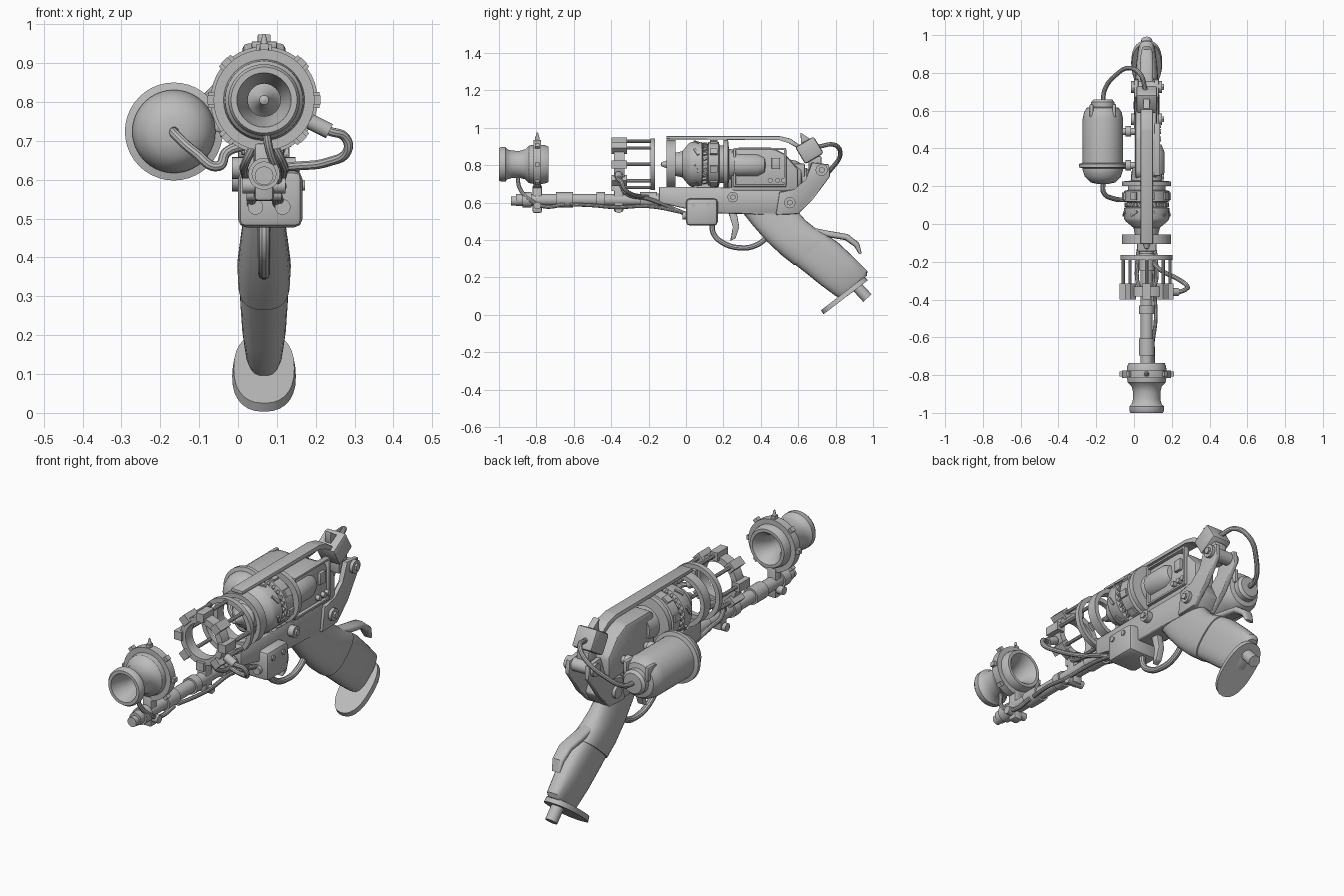
import bpy, bmesh, math
from mathutils import Matrix, Vector

cube = bpy.data.objects.get("Cube")
if cube:
    bpy.data.objects.remove(cube)

AXIS_X, AXIS_Z = 0.067, 0.805

grey = bpy.data.materials.new("plain_grey")
grey.use_nodes = True
grey.diffuse_color = (0.5, 0.5, 0.5, 1)
grey.node_tree.nodes["Principled BSDF"].inputs["Base Color"].default_value = grey.diffuse_color


def finish(name, bm):
    """Turn a bmesh into a shaded object."""
    bmesh.ops.recalc_face_normals(bm, faces=bm.faces)
    mesh = bpy.data.meshes.new(name)
    bm.to_mesh(mesh)
    bm.free()
    mesh.materials.append(grey)
    mesh.shade_smooth()
    mesh.set_sharp_from_angle(angle=math.radians(35))
    obj = bpy.data.objects.new(name, mesh)
    bpy.context.collection.objects.link(obj)
    return obj


def skin(bm, rings, closed=False, caps=True):
    """Bridge rings of points into a surface."""
    loops = [[bm.verts.new(p) for p in ring] for ring in rings]
    pairs = list(zip(loops, loops[1:]))
    if closed:
        pairs.append((loops[-1], loops[0]))
    for a, b in pairs:
        for i in range(len(a)):
            j = (i + 1) % len(a)
            bm.faces.new((a[i], a[j], b[j], b[i]))
    if caps and not closed:
        bm.faces.new(loops[0])
        bm.faces.new(loops[-1])


def lathe(name, profile, x=AXIS_X, z=AXIS_Z, closed=False, sides=40):
    """Spin (radius, y) points around an axis along y."""
    bm = bmesh.new()
    turns = [math.tau * i / sides for i in range(sides)]
    skin(bm, [[(x + max(r, 0.001) * math.cos(t), y, z + max(r, 0.001) * math.sin(t))
               for t in turns] for r, y in profile], closed)
    return finish(name, bm)


def ring(name, inner, outer, y0, y1):
    return lathe(name, [(inner, y0), (outer, y0), (outer, y1), (inner, y1)], closed=True)


def box(name, centre, size, bevel=0.01, tilt=0):
    bm = bmesh.new()
    bmesh.ops.create_cube(bm, size=1, matrix=Matrix.Translation(centre)
                          @ Matrix.Rotation(math.radians(tilt), 4, 'X') @ Matrix.Diagonal((*size, 1)))
    bmesh.ops.bevel(bm, geom=bm.edges[:], offset=bevel, segments=2, affect='EDGES', profile=0.5)
    return finish(name, bm)


def plate(name, outline, x0, x1, bevel=0.006):
    """Extrude a side outline of (y, z) points across x."""
    bm = bmesh.new()
    skin(bm, [[(x, y, z) for y, z in outline] for x in (x0, x1)])
    bmesh.ops.bevel(bm, geom=bm.edges[:], offset=bevel, segments=2, affect='EDGES',
                    profile=0.5, clamp_overlap=True)
    return finish(name, bm)


def rod(name, start, end, radius, tip=None, sides=20):
    bm = bmesh.new()
    a, b = Vector(start), Vector(end)
    turn = (b - a).to_track_quat('Z', 'Y').to_matrix().to_4x4()
    bmesh.ops.create_cone(bm, cap_ends=True, segments=sides, radius1=radius,
                          radius2=radius if tip is None else tip, depth=(b - a).length,
                          matrix=Matrix.Translation((a + b) / 2) @ turn)
    return finish(name, bm)


def radial(name, count, radius, y, size, twist=0, start=0):
    """Boxes repeated around the main axis; size is tangent, y, radial."""
    bm = bmesh.new()
    for i in range(count):
        spin = Matrix.Rotation(start + math.tau * i / count, 4, 'Y')
        bmesh.ops.create_cube(bm, size=1, matrix=Matrix.Translation((AXIS_X, y, AXIS_Z)) @ spin
                              @ Matrix.Translation((0, 0, radius))
                              @ Matrix.Rotation(twist, 4, 'Z') @ Matrix.Diagonal((*size, 1)))
    return finish(name, bm)


def hose(name, points, radius):
    curve = bpy.data.curves.new(name, 'CURVE')
    curve.dimensions = '3D'
    curve.bevel_depth, curve.bevel_resolution, curve.resolution_u = radius, 3, 8
    curve.use_fill_caps = True
    spline = curve.splines.new('BEZIER')
    spline.bezier_points.add(len(points) - 1)
    for bp, p in zip(spline.bezier_points, points):
        bp.co = p
        bp.handle_left_type = bp.handle_right_type = 'AUTO'
    temp = bpy.data.objects.new(name + "_path", curve)
    bpy.context.collection.objects.link(temp)
    bpy.context.view_layer.update()
    mesh = bpy.data.meshes.new_from_object(temp.evaluated_get(bpy.context.evaluated_depsgraph_get()))
    bpy.data.objects.remove(temp)
    bm = bmesh.new()
    bm.from_mesh(mesh)
    return finish(name, bm)


def loft(name, sections, power=0.75, sides=28):
    """Sections give front (y, z), back (y, z) and half width."""
    bm, rings = bmesh.new(), []
    for fy, fz, by, bz, width in sections:
        points = []
        for i in range(sides):
            c, s = math.cos(math.tau * i / sides), math.sin(math.tau * i / sides)
            c, s = (math.copysign(abs(v) ** power, v) for v in (c, s))
            points.append((AXIS_X + width * s, (fy + by) / 2 + c * (by - fy) / 2,
                           (fz + bz) / 2 + c * (bz - fz) / 2))
        rings.append(points)
    skin(bm, rings)
    return finish(name, bm)


# Muzzle: hourglass horn, open at both ends, in a lugged collar
lathe("muzzle_horn", [(.085, -1), (.092, -.99), (.092, -.965), (.08, -.955), (.073, -.93), (.072, -.89),
                      (.08, -.86), (.1, -.84), (.107, -.8), (.103, -.755), (.095, -.735), (.08, -.735),
                      (.055, -.77), (.042, -.82), (.042, -.9), (.06, -.96), (.07, -1)], closed=True)
ring("muzzle_collar", .1, .13, -.815, -.775)
radial("muzzle_lugs", 8, .13, -.795, (.022, .026, .03))
rod("muzzle_sight", (AXIS_X, -.795, .93), (AXIS_X, -.795, .975), .014, .004)
box("muzzle_post", (AXIS_X, -.795, .62), (.05, .05, .15))
rod("muzzle_post_bolt", (AXIS_X - .055, -.795, .585), (AXIS_X + .055, -.795, .585), .02)
hose("muzzle_hose", [(.07, -.9, .74), (.08, -.89, .68), (.1, -.84, .62), (.1, -.76, .58), (.1, -.65, .59)], .011)

# Lower rail with sleeves
rod("rail", (AXIS_X, -.91, .615), (AXIS_X, -.1, .615), .032)
rod("rail_end_knob", (AXIS_X, -.935, .61), (AXIS_X, -.9, .61), .024)
for y, length in ((-.85, .05), (-.65, .09), (-.455, .045), (-.2, .09)):
    rod("rail_sleeve", (AXIS_X, y - length / 2, .615), (AXIS_X, y + length / 2, .615), .041)
hose("rail_hose", [(.1, -.62, .59), (.115, -.5, .585), (.11, -.38, .575), (.1, -.2, .58), (.11, .02, .54)], .01)
box("cage_post", (AXIS_X, -.36, .625), (.055, .05, .15))
rod("cage_post_bolt", (AXIS_X - .045, -.36, .565), (AXIS_X + .045, -.36, .565), .02)

# Open cage: toothed front ring, rods and rear ring
ring("cage_front_ring", .088, .118, -.385, -.33)
radial("cage_blocks", 8, .122, -.357, (.042, .085, .042))
ring("cage_rear_ring", .115, .138, -.19, -.165)
for i in range(8):
    t = math.tau * i / 8
    x, z = AXIS_X + .124 * math.cos(t), AXIS_Z + .124 * math.sin(t)
    rod("cage_rod", (x, -.36, z), (x, -.175, z), .009, sides=10)
hose("side_hose", [(.19, -.36, .745), (.235, -.36, .725), (.275, -.345, .71), (.282, -.33, .675),
                   (.23, -.29, .645), (.15, -.25, .635), (.09, -.2, .63)], .012)
rod("side_hose_fitting", (.185, -.36, .75), (.235, -.36, .725), .02)
for side in (-1, 1):
    hose("cage_hose", [(AXIS_X + side * .02, -.35, .7), (AXIS_X + side * .045, -.32, .65),
                       (AXIS_X + side * .05, -.2, .62), (AXIS_X + side * .03, -.05, .56),
                       (AXIS_X + side * .035, .02, .53)], .011)

# Engine: spike, finned drum and rear disc
ring("drum_guard_ring", .108, .13, -.105, -.055)
lathe("engine_drum", [(0, -.135), (.012, -.13), (.018, -.11), (.04, -.07), (.062, -.055), (.07, -.02),
                      (.112, .015), (.12, .03), (.12, .085), (.104, .09), (.104, .115), (.12, .12),
                      (.12, .175), (.1, .18), (.1, .2), (.13, .2), (.13, .225), (.082, .23),
                      (.075, .3), (0, .3)])
radial("drum_teeth", 24, .11, .102, (.012, .022, .016), twist=.4)
radial("drum_vents", 8, .12, .055, (.045, .012, .012), twist=.5, start=.2)
radial("drum_clamps", 8, .122, .148, (.035, .04, .014), start=.2)
box("guard_post", (AXIS_X, -.08, .68), (.06, .05, .04), .006)
box("drum_post", (AXIS_X, .1, .68), (.08, .12, .06), .006)

# Rear housing and its side panel
plate("rear_housing", [(.24, .66), (.24, .87), (.27, .895), (.46, .895), (.53, .86), (.6, .78), (.6, .66)],
      .005, .122, .016)
for y, z, length, height in ((.395, .887, .28, .012), (.395, .69, .28, .012),
                             (.26, .788, .012, .2), (.53, .788, .012, .2)):
    box("panel_rim", (.123, y, z), (.03, length, height), .004)
lathe("side_capsule", [(0, .255), (.058, .26), (.062, .28), (.062, .38), (.045, .42), (0, .43)], x=.1, z=.8)
box("panel_switch", (.125, .48, .81), (.024, .045, .06), .004)
for y in (.45, .49, .52):
    rod("panel_knob", (.11, y, .72), (.142, y, .72), .013, sides=12)
plate("top_bar", [(-.105, .938), (-.105, .956), (.5, .956), (.56, .942), (.62, .9), (.605, .885),
                  (.55, .922), (.5, .938)], .035, .1, .004)

# Main frame, rear arms and hammer block
plate("main_frame", [(-.145, .6), (-.145, .685), (.26, .68), (.6, .68), (.64, .6), (.6, .54), (.48, .535),
                     (.1, .545)], .015, .118, .008)
for x in (.0, .108):
    plate("rear_arm", [(.48, .535), (.6, .54), (.68, .62), (.77, .74), (.765, .805), (.67, .815),
                       (.645, .72), (.58, .665), (.5, .66)], x, x + .024)
for y, z, radius in ((.555, .6, .03), (.725, .775, .032), (.25, .63, .028)):
    rod("frame_bolt", (-.015, y, z), (.148, y, z), radius)
    rod("bolt_cap", (.14, y, z), (.158, y, z), radius * .55, sides=6)
box("hammer_block", (AXIS_X, .66, .88), (.11, .115, .105), .012, tilt=31)
plate("hammer_horn", [(.612, .975), (.615, .915), (.665, .94)], .05, .084, .003)
box("hammer_link", (AXIS_X, .69, .8), (.07, .07, .1))
box("front_box", (.083, .085, .55), (.165, .17, .145), .02)
for y, z in ((.04, .585), (.12, .585)):
    rod("box_screw", (.16, y, z), (.172, y, z), .013, sides=12)
for x in (.045, .115):
    rod("box_fitting", (x, -.02, .53), (x, .01, .53), .02)
rod("box_front_cap", (AXIS_X, -.17, .61), (AXIS_X, -.14, .61), .038)

# Side tank with strap, stubs and two hoses
TANK_X, TANK_Z = -.165, .724
lathe("side_tank", [(0, .21), (.03, .212), (.065, .22), (.095, .25), (.107, .285), (.107, .295), (.126, .3),
                    (.126, .318), (.107, .323), (.107, .555), (.1, .59), (.085, .615), (.062, .62),
                    (.062, .645), (.05, .658), (0, .66)], TANK_X, TANK_Z)
for y in (.31, .49):
    rod("tank_stub", (-.11, y, .735), (.03, y, .735), .018)
    rod("tank_stub_collar", (-.045, y, .735), (-.015, y, .735), .028)
for x in (-.06, .06):
    box("tank_strap", (TANK_X + x, .6, TANK_Z + .05), (.02, .07, .07), .006)
hose("tank_front_hose", [(TANK_X, .22, TANK_Z), (-.16, .165, .715), (-.11, .135, .67), (-.05, .13, .635),
                         (-.03, .14, .67), (.02, .15, .69)], .013)
hose("tank_rear_hose", [(TANK_X, .65, TANK_Z), (-.155, .71, .73), (-.1, .785, .79), (-.02, .825, .87),
                        (.035, .79, .91), (.06, .71, .9)], .012)

# Trigger and guard
hose("trigger_guard", [(.067, .14, .5), (.067, .145, .44), (.067, .19, .39), (.067, .3, .358),
                       (.067, .38, .375), (.067, .44, .42)], .015)
plate("trigger", [(.225, .55), (.27, .55), (.285, .47), (.265, .41), (.235, .395), (.255, .47)], .05, .084, .004)

# Grip, tang and butt plate
loft("grip_upper", [(.3, .55, .6, .55, .047), (.36, .475, .64, .505, .055), (.43, .395, .69, .465, .063),
                    (.51, .32, .745, .435, .069), (.58, .265, .765, .425, .067)])
loft("grip_lower", [(.575, .275, .75, .43, .06), (.64, .225, .815, .385, .062), (.72, .16, .9, .305, .057),
                    (.795, .105, .97, .235, .048), (.815, .095, .968, .21, .04)])
loft("grip_tang", [(.66, .43, .66, .47, .03), (.76, .415, .77, .448, .035), (.85, .4, .865, .432, .034),
                   (.9, .365, .925, .385, .03), (.925, .325, .94, .328, .022)])
loft("butt_plate", [(.722, .025, .955, .205, .078), (.735, .003, .972, .185, .082)], power=.85)
box("butt_block", (AXIS_X, .88, .145), (.06, .1, .05), .006, tilt=37)
rod("butt_screw", (AXIS_X, .91, .155), (AXIS_X, .97, .09), .03, sides=12)
